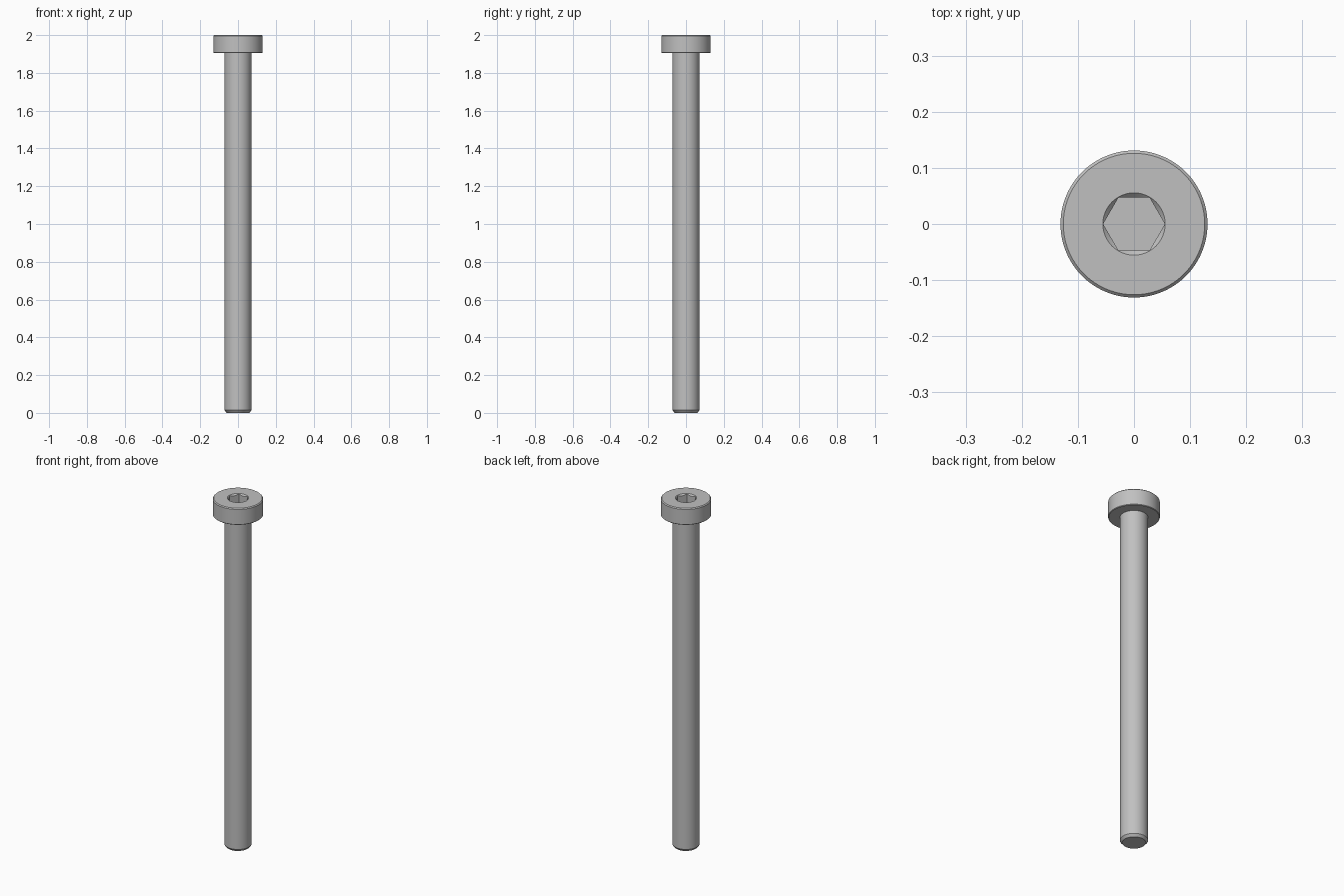
import bpy, bmesh, math

cube = bpy.data.objects.get("Cube")
if cube:
    bpy.data.objects.remove(cube, do_unlink=True)

SEGMENTS = 96
SHAFT_R, HEAD_R = 0.0714, 0.131
HEAD_BOTTOM, TOP = 1.905, 2.0
SOCKET_FLAT, SOCKET_RIM = 0.0476, 0.0555
SOCKET_FLOOR = 1.938

steel = bpy.data.materials.new("steel grey")
steel.use_nodes = True
GREY = (0.53, 0.53, 0.53, 1)
steel.diffuse_color = GREY
steel.node_tree.nodes["Principled BSDF"].inputs["Base Color"].default_value = GREY


def circle(radius, z):
    return lambda a: (radius, z)


def hex_radius(a):
    # Distance to a hexagon's side, with corners on the x axis
    return SOCKET_FLAT / math.cos(a % (math.pi / 3) - math.pi / 6)


def lathe(name, rings, cap_first=False, cap_last=False):
    """Skin a stack of rings, each giving (radius, z) by angle."""
    bm = bmesh.new()
    loops = []
    for ring in rings:
        loop = []
        for i in range(SEGMENTS):
            a = math.tau * i / SEGMENTS
            r, z = ring(a)
            loop.append(bm.verts.new((r * math.cos(a), r * math.sin(a), z)))
        loops.append(loop)
    for low, high in zip(loops, loops[1:]):
        for i in range(SEGMENTS):
            j = (i + 1) % SEGMENTS
            bm.faces.new((low[i], low[j], high[j], high[i]))
    if cap_first:
        bm.faces.new(loops[0][::-1])
    if cap_last:
        bm.faces.new(loops[-1])
    mesh = bpy.data.meshes.new(name)
    bm.to_mesh(mesh)
    bm.free()
    mesh.materials.append(steel)
    obj = bpy.data.objects.new(name, mesh)
    bpy.context.collection.objects.link(obj)
    bpy.ops.object.select_all(action="DESELECT")
    obj.select_set(True)
    bpy.context.view_layer.objects.active = obj
    bpy.ops.object.shade_smooth_by_angle(angle=math.radians(25))
    return obj


# Shaft with a chamfered tip
lathe("shaft", [
    circle(0.060, 0),
    circle(SHAFT_R, 0.014),
    circle(SHAFT_R, HEAD_BOTTOM),
], cap_first=True)

# Low round head with chamfered edges and a countersunk hex socket
lathe("head", [
    circle(SHAFT_R, HEAD_BOTTOM),
    circle(HEAD_R - 0.003, HEAD_BOTTOM),
    circle(HEAD_R, HEAD_BOTTOM + 0.003),
    circle(HEAD_R, TOP - 0.005),
    circle(HEAD_R - 0.005, TOP),
    circle(SOCKET_RIM, TOP),
    lambda a: (hex_radius(a), TOP - (SOCKET_RIM - hex_radius(a))),
    lambda a: (hex_radius(a), SOCKET_FLOOR),
], cap_last=True)
